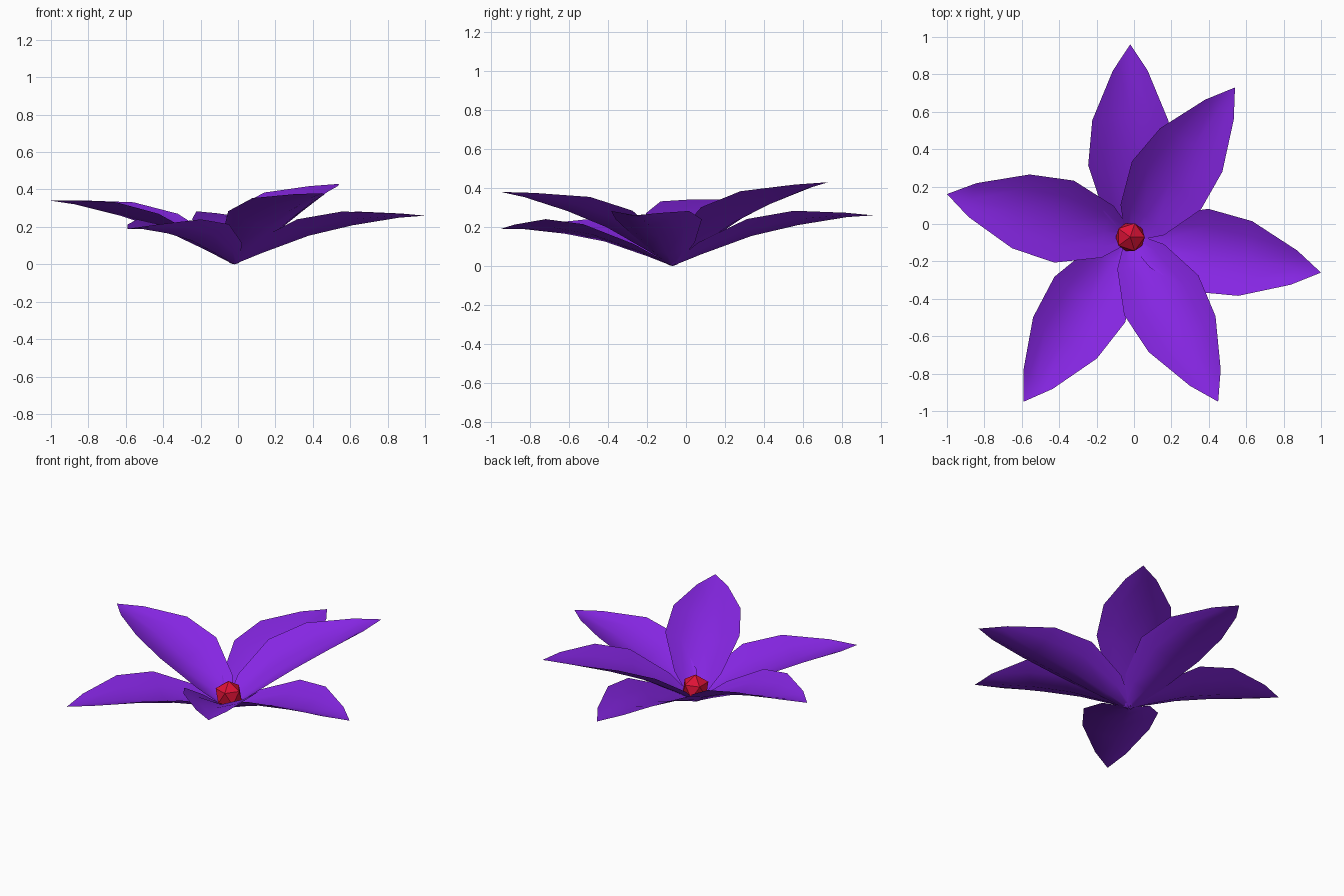
import bpy, bmesh, math
from mathutils import Vector, Matrix

if "Cube" in bpy.data.objects:
    bpy.data.objects.remove(bpy.data.objects["Cube"])

CX, CY = -0.02, -0.07          # heart of the flower


def material(name, rgb):
    m = bpy.data.materials.new(name)
    m.diffuse_color = (*rgb, 1)
    m.use_nodes = True
    m.node_tree.nodes["Principled BSDF"].inputs["Base Color"].default_value = m.diffuse_color
    return m


purple = material("petal purple", (0.235, 0.019, 0.76))
red = material("centre red", (0.72, 0.006, 0.037))

# Petal stations: distance out, half width, midrib height, edge height
STATIONS = [(0.0, 0.03, 0.0, 0.012), (0.16, 0.142, 0.022, 0.085),
            (0.43, 0.225, 0.05, 0.14), (0.675, 0.203, 0.046, 0.122),
            (0.93, 0.093, 0.024, 0.047)]
ACROSS = (-1, -0.6, 0, 0.6, 1)


def petal(name, tip):
    """Cupped leaf-shaped sheet running from the heart to the tip."""
    d = Vector(tip) - Vector((CX, CY, 0))
    heading = math.atan2(d.y, d.x)
    pitch = math.atan2(d.z, math.hypot(d.x, d.y))
    bm = bmesh.new()
    rows = [[bm.verts.new((s, w * u, mid + (edge - mid) * abs(u) ** 1.7))
             for u in ACROSS] for s, w, mid, edge in STATIONS]
    for a, b in zip(rows, rows[1:]):
        for i in range(len(ACROSS) - 1):
            bm.faces.new((a[i], b[i], b[i + 1], a[i + 1]))
    end = bm.verts.new((d.length, 0, 0))
    for i in range(len(ACROSS) - 1):
        bm.faces.new((rows[-1][i], end, rows[-1][i + 1]))
    bm.transform(Matrix.Translation((CX, CY, 0))
                 @ Matrix.Rotation(heading, 4, 'Z')
                 @ Matrix.Rotation(-pitch, 4, 'Y'))
    for f in bm.faces:
        f.smooth = True
    me = bpy.data.meshes.new(name)
    bm.to_mesh(me)
    bm.free()
    me.materials.append(purple)
    ob = bpy.data.objects.new(name, me)
    bpy.context.collection.objects.link(ob)


# Six petals, each with its own direction and lift
TIPS = [(-0.02, 0.96, 0.26), (0.54, 0.73, 0.43), (1.0, -0.26, 0.26),
        (0.45, -0.95, 0.38), (-0.59, -0.95, 0.19), (-1.0, 0.16, 0.34)]
for n, tip in enumerate(TIPS, 1):
    petal(f"petal_{n}", tip)

# Faceted centre
bpy.ops.mesh.primitive_ico_sphere_add(subdivisions=1, radius=0.087,
                                      location=(CX, CY, 0.09))
centre = bpy.context.object
centre.name = "flower_centre"
centre.data.materials.append(red)
